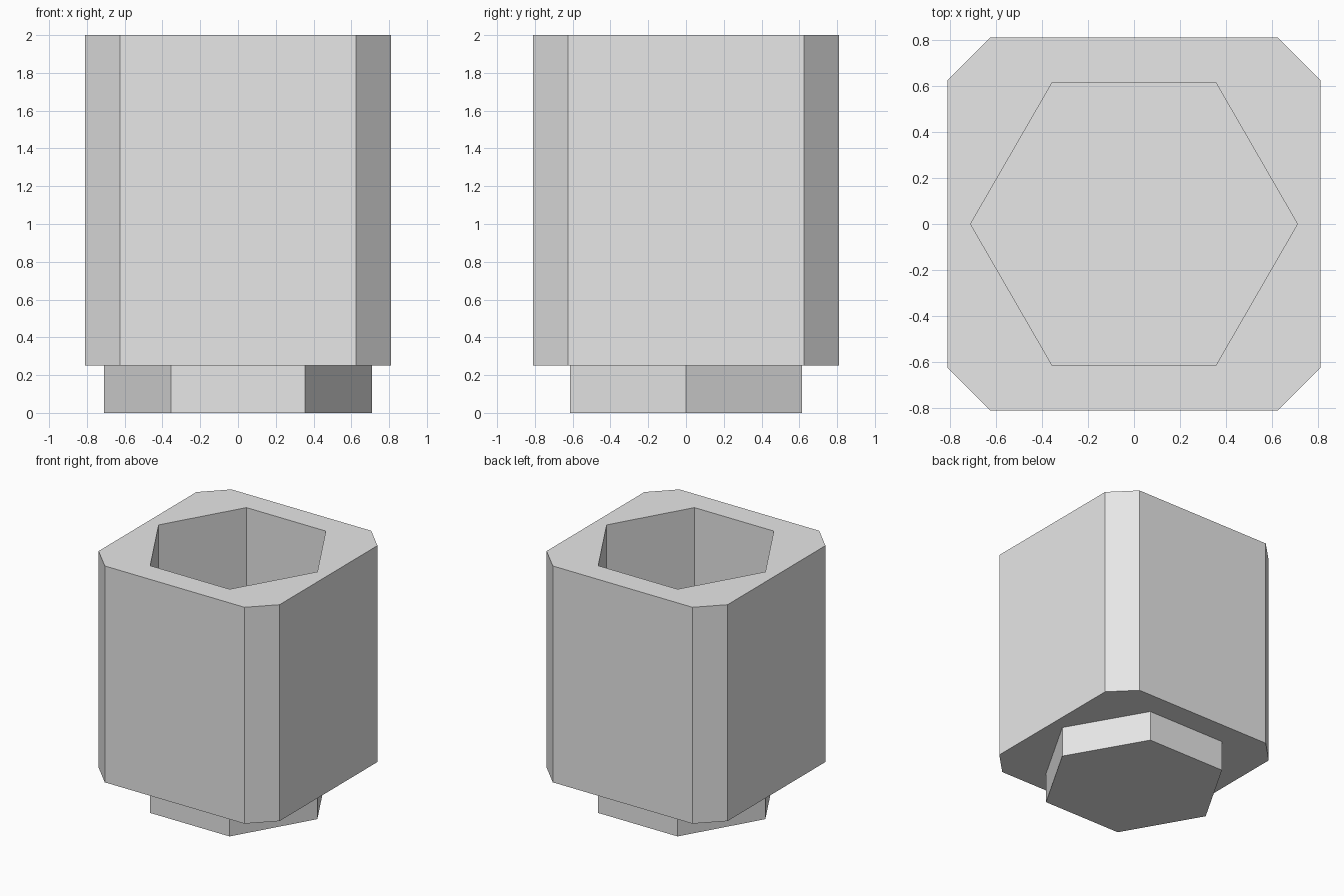
import bpy
import bmesh
from math import cos, sin, pi

if "Cube" in bpy.data.objects:
    bpy.data.objects.remove(bpy.data.objects["Cube"], do_unlink=True)

HALF = 0.81        # half width of the body
FLAT = 0.625       # half width of each flat side, between the chamfers
HEX = 0.71         # corner radius of the peg and the socket
BASE = 0.25        # underside of the body
FLOOR = 0.44       # floor of the socket
TOP = 2.0

grey = bpy.data.materials.new("light grey")
grey.use_nodes = True
grey.diffuse_color = (0.8, 0.8, 0.8, 1)
grey.node_tree.nodes["Principled BSDF"].inputs["Base Color"].default_value = (0.8, 0.8, 0.8, 1)


def prism(name, outline, bottom, top):
    """Extrude a flat outline upwards into a closed solid."""
    bm = bmesh.new()
    face = bm.faces.new([bm.verts.new((x, y, bottom)) for x, y in outline])
    result = bmesh.ops.extrude_face_region(bm, geom=[face], use_keep_orig=True)
    for v in result["geom"]:
        if isinstance(v, bmesh.types.BMVert):
            v.co.z = top
    bmesh.ops.recalc_face_normals(bm, faces=bm.faces[:])
    mesh = bpy.data.meshes.new(name)
    bm.to_mesh(mesh)
    bm.free()
    mesh.materials.append(grey)
    obj = bpy.data.objects.new(name, mesh)
    bpy.context.collection.objects.link(obj)
    return obj


# Outlines: chamfered square and hexagon with corners on the x axis
corners = [(1, 1), (-1, 1), (-1, -1), (1, -1)]
octagon = []
for sx, sy in corners:
    pair = [(sx * HALF, sy * FLAT), (sx * FLAT, sy * HALF)]
    octagon += pair if sx * sy > 0 else pair[::-1]
hexagon = [(HEX * cos(i * pi / 3), HEX * sin(i * pi / 3)) for i in range(6)]

# Body with a deep hexagonal socket, and the matching peg below
body = prism("body", octagon, BASE, TOP)
peg = prism("peg", hexagon, 0, BASE)
cutter = prism("socket_cutter", hexagon, FLOOR, TOP + 0.1)

cut = body.modifiers.new("socket", "BOOLEAN")
cut.operation = "DIFFERENCE"
cut.solver = "EXACT"
cut.object = cutter
bpy.context.view_layer.objects.active = body
bpy.ops.object.modifier_apply(modifier=cut.name)
bpy.data.objects.remove(cutter, do_unlink=True)
